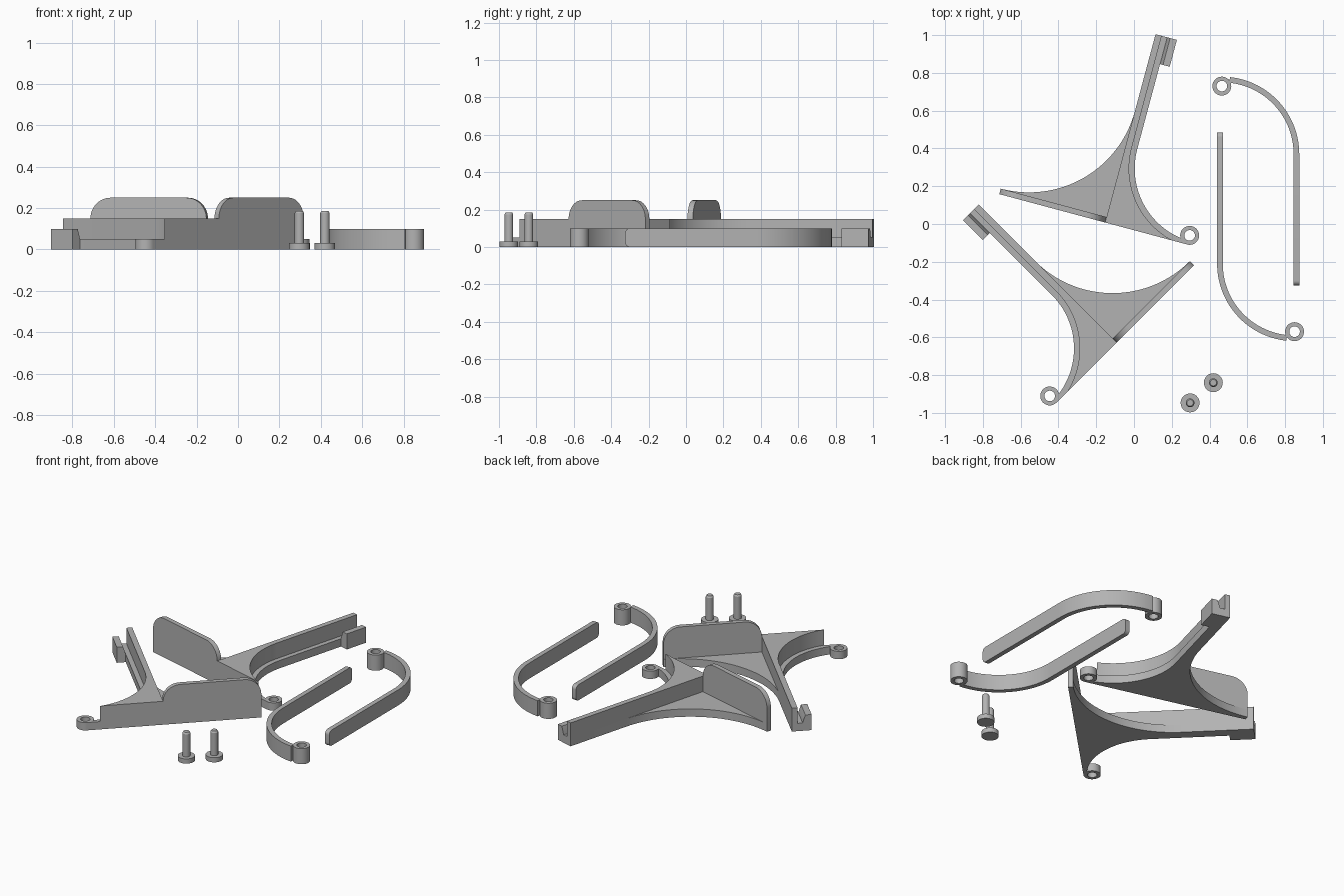
import bpy, bmesh
from math import sin, cos, radians, pi
from mathutils import Matrix, Vector

cube = bpy.data.objects.get("Cube")
if cube:
    bpy.data.objects.remove(cube)

GREY = (0.45, 0.45, 0.45, 1)
mat = bpy.data.materials.new("grey_plastic")
mat.use_nodes = True
mat.diffuse_color = GREY
mat.node_tree.nodes["Principled BSDF"].inputs["Base Color"].default_value = GREY


def finish(name, bm, matrix):
    bm.transform(matrix)
    bmesh.ops.recalc_face_normals(bm, faces=bm.faces)
    mesh = bpy.data.meshes.new(name)
    bm.to_mesh(mesh)
    bm.free()
    mesh.materials.append(mat)
    ob = bpy.data.objects.new(name, mesh)
    bpy.context.collection.objects.link(ob)
    bpy.ops.object.select_all(action='DESELECT')
    ob.select_set(True)
    bpy.context.view_layer.objects.active = ob
    bpy.ops.object.shade_smooth_by_angle(angle=radians(30))


def arc(cx, cy, r, a0, a1, n=24):
    angles = [radians(a0 + (a1 - a0) * i / n) for i in range(n + 1)]
    return [(cx + r * cos(a), cy + r * sin(a)) for a in angles]


def prism(name, pts, z0, z1, matrix):
    """Extrude a flat outline from z0 to z1."""
    bm = bmesh.new()
    face = bm.faces.new([bm.verts.new((x, y, z0)) for x, y in pts])
    ext = bmesh.ops.extrude_face_region(bm, geom=[face])
    top = [v for v in ext["geom"] if isinstance(v, bmesh.types.BMVert)]
    bmesh.ops.translate(bm, verts=top, vec=(0, 0, z1 - z0))
    finish(name, bm, matrix)


def lathe(name, profile, matrix, closed, n=40):
    """Turn an (r, z) profile about the z axis."""
    bm = bmesh.new()
    rings = [[bm.verts.new((r * cos(2 * pi * i / n), r * sin(2 * pi * i / n), z))
              for i in range(n)] for r, z in profile]
    pairs = list(zip(rings, rings[1:]))
    if closed:
        pairs.append((rings[-1], rings[0]))
    else:
        bm.faces.new(rings[0])
        bm.faces.new(rings[-1])
    for a, b in pairs:
        for i in range(n):
            j = (i + 1) % n
            bm.faces.new((a[i], a[j], b[j], b[i]))
    finish(name, bm, matrix)


def eyelet(name, x, y, height, matrix):
    profile = [(0.028, 0), (0.05, 0), (0.05, height), (0.028, height)]
    lathe(name, profile, matrix @ Matrix.Translation((x, y, 0)), True)


# Maps an (x, z) side profile to stand upright, extruded along y
UPRIGHT = Matrix(((1, 0, 0, 0), (0, 0, 1, 0), (0, 1, 0, 0), (0, 0, 0, 1)))
LENGTH, ARM, TIP = 1.032, 0.064, 0.58


def bracket(name, x, y, angle, side):
    a = radians(angle)
    u, v = Vector((cos(a), sin(a))), Vector((-sin(a), cos(a))) * side
    m = Matrix(((u.x, v.x, 0, x), (u.y, v.y, 0, y), (0, 0, 1, 0), (0, 0, 0, 1)))
    # Low base plate with both concave sides
    base = [(-0.45, 0), (TIP, 0)] + arc(TIP, 0.61, 0.58, 270, 180, 32)
    base += [(0, LENGTH), (-ARM, LENGTH)] + arc(-0.464, 0.42, 0.4, 0, -87, 32)
    prism(name + "_base_plate", base, 0, 0.05, m)
    # Raised corner web and arm wall
    web = [(-0.372, 0), (0, 0), (0, LENGTH), (-0.034, LENGTH)]
    web += arc(-0.464, 0.42, 0.43, 0, -76, 32)
    prism(name + "_arm_wall", web, 0.05, 0.15, m)
    # Tall rounded end wall
    wall = [(0, 0.05), (TIP, 0.05)]
    wall += arc(TIP - 0.1, 0.15, 0.1, 0, 90, 12) + arc(0.1, 0.15, 0.1, 90, 180, 12)
    prism(name + "_end_wall", wall, 0, 0.03, m @ UPRIGHT)
    # Clip at the end of the arm
    clip = [(-0.117, 0), (-ARM, 0), (-ARM, 0.05), (-0.08, 0.1), (-0.117, 0.1)]
    prism(name + "_clip", clip, 0.885, LENGTH, m @ UPRIGHT)
    eyelet(name + "_eyelet", -0.45, 0.05, 0.05, m)


bracket("front_bracket", -0.0925, -0.6275, 45, 1)
bracket("back_bracket", -0.153, 0.008, 165, -1)


def strap(name, matrix):
    # Curved part
    bend = arc(0.465, 0.37, 0.41, 84, 0, 32) + arc(0.465, 0.37, 0.38, 0, 84, 32)
    prism(name + "_bend", bend, 0, 0.1, matrix)
    # Straight leg with a rounded end
    end = -0.325
    leg = [(0.37, 0), (0.37, 0.1)]
    leg += arc(end + 0.025, 0.075, 0.025, 90, 180, 8)
    leg += arc(end + 0.025, 0.025, 0.025, 180, 270, 8)
    side = Matrix(((0, 0, 1, 0), (1, 0, 0, 0), (0, 1, 0, 0), (0, 0, 0, 1)))
    prism(name + "_leg", leg, 0.845, 0.875, matrix @ side)
    eyelet(name + "_eyelet", 0.465, 0.73, 0.1, matrix)


strap("back_strap", Matrix.Identity(4))
strap("front_strap", Matrix.Translation((1.315, 0.16, 0)) @ Matrix.Rotation(pi, 4, 'Z'))

# Hinge pins
PIN = [(0.05, 0), (0.05, 0.03), (0.023, 0.03), (0.023, 0.175), (0.017, 0.185)]
for name, x, y in (("left_pin", 0.42, -0.84), ("right_pin", 0.297, -0.947)):
    lathe(name, PIN, Matrix.Translation((x, y, 0)), False)
